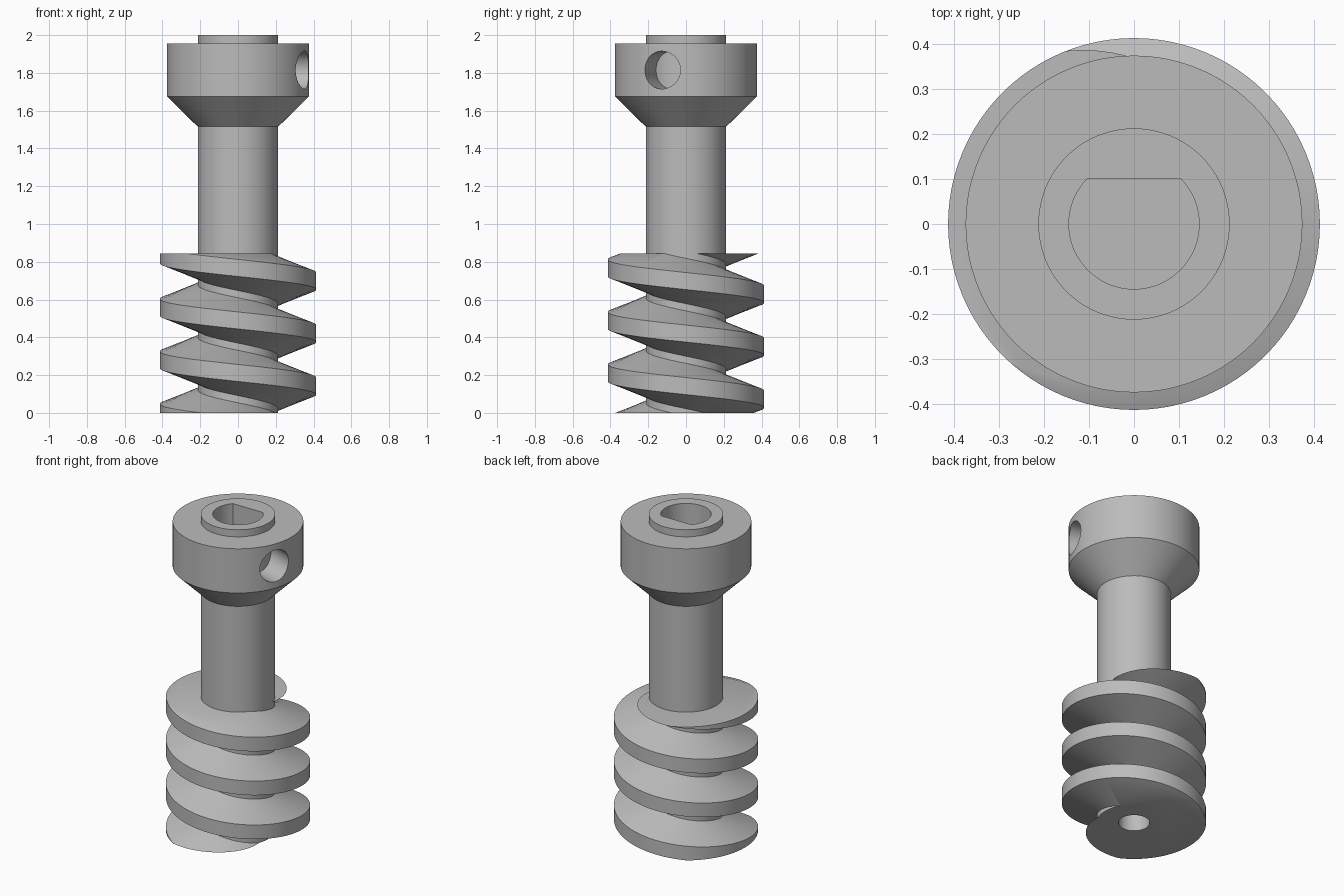
import bpy, bmesh, math
from mathutils import Matrix, Vector

cube = bpy.data.objects.get("Cube")
if cube:
    bpy.data.objects.remove(cube, do_unlink=True)

SHAFT_R, WORM_R, COLLAR_R = 0.213, 0.414, 0.375
WORM_TOP, PITCH, SEG = 0.845, 0.278, 96

grey = bpy.data.materials.new("Plain grey")
grey.use_nodes = True
grey.diffuse_color = (0.5, 0.5, 0.5, 1)
grey.node_tree.nodes["Principled BSDF"].inputs["Base Color"].default_value = (0.5, 0.5, 0.5, 1)


def add_object(name, bm):
    bmesh.ops.recalc_face_normals(bm, faces=bm.faces)
    mesh = bpy.data.meshes.new(name)
    bm.to_mesh(mesh)
    bm.free()
    mesh.materials.append(grey)
    obj = bpy.data.objects.new(name, mesh)
    bpy.context.collection.objects.link(obj)
    return obj


def prism(name, outline, z0, z1, matrix=Matrix()):
    """Closed solid extruded from an xy outline."""
    bm = bmesh.new()
    face = bm.faces.new([bm.verts.new((x, y, z0)) for x, y in outline])
    new = bmesh.ops.extrude_face_region(bm, geom=[face])["geom"]
    tops = [v for v in new if isinstance(v, bmesh.types.BMVert)]
    bmesh.ops.translate(bm, verts=tops, vec=(0, 0, z1 - z0))
    bm.transform(matrix)
    return add_object(name, bm)


def arc(radius, start=0.0, sweep=2 * math.pi, count=SEG):
    return [(radius * math.cos(start + sweep * i / count),
             radius * math.sin(start + sweep * i / count)) for i in range(count)]


def ring(name, profile):
    """Solid of revolution from a closed (radius, z) profile."""
    bm = bmesh.new()
    loops = [[bm.verts.new((r * c, r * s, z)) for r, z in profile] for c, s in arc(1)]
    n = len(profile)
    for i, a in enumerate(loops):
        b = loops[(i + 1) % SEG]
        for k in range(n):
            bm.faces.new((a[k], b[k], b[(k + 1) % n], a[(k + 1) % n]))
    return add_object(name, bm)


def cut(obj, cutter):
    mod = obj.modifiers.new("cut", "BOOLEAN")
    mod.operation, mod.solver, mod.object = "DIFFERENCE", "EXACT", cutter
    bpy.context.view_layer.objects.active = obj
    bpy.ops.object.modifier_apply(modifier=mod.name)
    bpy.data.objects.remove(cutter, do_unlink=True)


# Left-handed worm thread, swept as a helix and trimmed flat at both ends
bm = bmesh.new()
section = [(SHAFT_R, -0.12), (WORM_R, -0.045), (WORM_R, 0.045),
           (SHAFT_R, 0.12), (SHAFT_R, PITCH - 0.12)]
rows = []
for i in range(-3 * SEG // 2, 7 * SEG // 2 + 1):
    t = 2 * math.pi * i / SEG
    z = 0.698 - PITCH * i / SEG
    rows.append([bm.verts.new((r * math.cos(t), r * math.sin(t), z + dz)) for r, dz in section])
for a, b in zip(rows, rows[1:]):
    for k in range(len(section) - 1):
        bm.faces.new((a[k], b[k], b[k + 1], a[k + 1]))
bmesh.ops.remove_doubles(bm, verts=bm.verts, dist=0.0005)
for height, side in ((0, -1), (WORM_TOP, 1)):
    bmesh.ops.bisect_plane(bm, geom=bm.verts[:] + bm.edges[:] + bm.faces[:], dist=1e-5,
                           plane_co=(0, 0, height), plane_no=(0, 0, side), clear_outer=True)
bmesh.ops.holes_fill(bm, edges=[e for e in bm.edges if e.is_boundary], sides=0)
worm = add_object("worm_thread", bm)

# Round blind hole in the lower end
cut(worm, prism("lower_hole_cutter", arc(0.09), -0.1, 0.5))

# Shaft with a D-shaped blind bore in the upper end
shaft = prism("shaft", arc(SHAFT_R), WORM_TOP, 2.0)
bore_r, flat_y = 0.145, 0.1
a = math.asin(flat_y / bore_r)
outline = arc(bore_r, math.pi - a, math.pi + 2 * a, 64)
outline.append((bore_r * math.cos(a), flat_y))
cut(shaft, prism("d_bore_cutter", outline, 1.45, 2.1))

# Collar with a conical underside
collar = ring("collar", [(SHAFT_R - 0.005, 1.51), (SHAFT_R, 1.515), (COLLAR_R, 1.675),
                         (COLLAR_R, 1.955), (SHAFT_R - 0.005, 1.955)])

# Set screw hole through the side of the collar
axis = Vector((math.cos(math.radians(-20)), math.sin(math.radians(-20)), 0))
turn = Matrix.Translation((0, 0, 1.815)) @ axis.to_track_quat("Z", "Y").to_matrix().to_4x4()
cut(collar, prism("screw_hole_cutter", arc(0.1, count=48), 0.1, 0.5, turn))

# Smooth shading with crisp edges
bpy.ops.object.select_all(action="DESELECT")
for obj in (worm, shaft, collar):
    obj.select_set(True)
bpy.context.view_layer.objects.active = shaft
bpy.ops.object.shade_smooth_by_angle(angle=math.radians(30))
